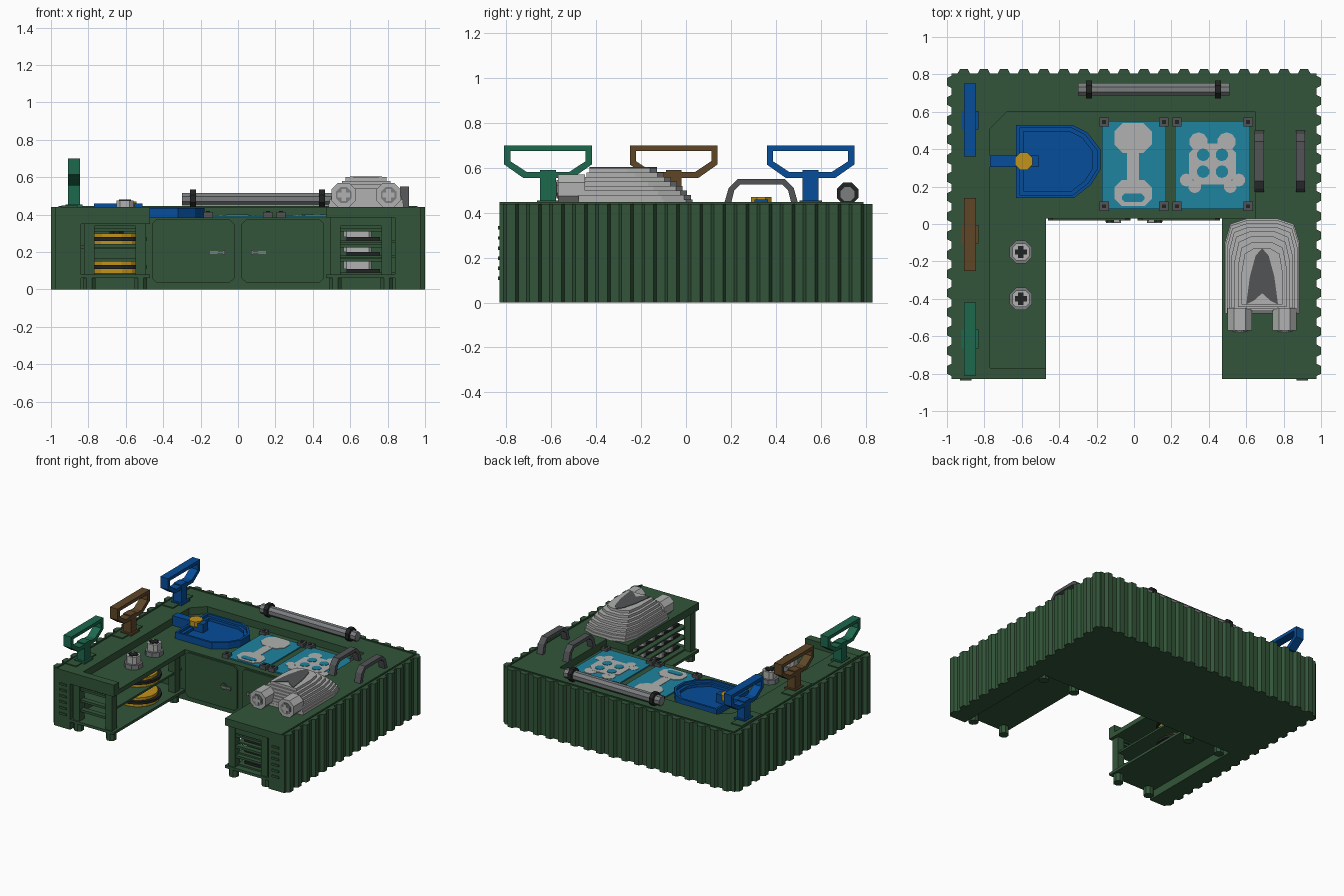
import bpy, bmesh, math

if "Cube" in bpy.data.objects:
    bpy.data.objects.remove(bpy.data.objects["Cube"], do_unlink=True)


def material(name, red, green, blue):
    mat = bpy.data.materials.new(name)
    mat.use_nodes = True
    linear = [(c / 255) ** 2.2 for c in (red, green, blue)] + [1]
    mat.diffuse_color = linear
    mat.node_tree.nodes["Principled BSDF"].inputs["Base Color"].default_value = linear
    return mat


BODY = material("army_green", 54, 86, 60)
JADE = material("jade_green", 34, 104, 78)
BROWN = material("brown", 94, 72, 44)
BLUE = material("blue", 14, 78, 152)
TEAL = material("teal", 36, 130, 158)
PALE = material("pale_grey", 174, 176, 174)
GREY = material("mid_grey", 122, 124, 126)
DARK = material("dark_grey", 82, 84, 86)
YELLOW = material("yellow", 192, 146, 32)
BLACK = material("black", 38, 40, 40)

AXES = {"X": lambda u, v, w: (w, u, v),
        "Y": lambda u, v, w: (u, w, v),
        "Z": lambda u, v, w: (u, v, w)}


def finish(name, mat, bm):
    bmesh.ops.recalc_face_normals(bm, faces=bm.faces)
    mesh = bpy.data.meshes.new(name)
    bm.to_mesh(mesh)
    bm.free()
    mesh.materials.append(mat)
    obj = bpy.data.objects.new(name, mesh)
    bpy.context.collection.objects.link(obj)
    return obj


def extrude(name, mat, outline, low, high, axis="Z", hole=None):
    """Prism from an outline, or a ring when a matching hole is given."""
    bm = bmesh.new()
    place = AXES[axis]

    def loop(points, w):
        return [bm.verts.new(place(u, v, w)) for u, v in points]

    def bridge(a, b):
        for i in range(len(a)):
            j = (i + 1) % len(a)
            bm.faces.new((a[i], a[j], b[j], b[i]))

    bottom, top = loop(outline, low), loop(outline, high)
    bridge(bottom, top)
    if hole:
        hole_bottom, hole_top = loop(hole, low), loop(hole, high)
        bridge(hole_bottom, hole_top)
        bridge(bottom, hole_bottom)
        bridge(top, hole_top)
    else:
        bm.faces.new(bottom)
        bm.faces.new(top)
    return finish(name, mat, bm)


def rect(u, v, width, height, cut=0.0):
    """Centred rectangle, with optional chamfered corners."""
    a, b = width / 2, height / 2
    if not cut:
        return [(u - a, v - b), (u + a, v - b), (u + a, v + b), (u - a, v + b)]
    return [(u - a + cut, v - b), (u + a - cut, v - b), (u + a, v - b + cut), (u + a, v + b - cut),
            (u + a - cut, v + b), (u - a + cut, v + b), (u - a, v + b - cut), (u - a, v - b + cut)]


def disc(u, v, radius, sides=16):
    return [(u + radius * math.cos(math.tau * (i + .5) / sides),
             v + radius * math.sin(math.tau * (i + .5) / sides)) for i in range(sides)]


def box(name, mat, x0, x1, y0, y1, z0, z1):
    return extrude(name, mat, rect((x0 + x1) / 2, (y0 + y1) / 2, abs(x1 - x0), y1 - y0), z0, z1)


W, FRONT, BACK, INNER, MID = .975, -.83, .805, .47, .03
TOP, REC, BOARD = .44, .385, .06

# Counter body: back block, raised rim and the two arms
box("back_block", BODY, -W, W, MID, BACK, 0, REC)
box("back_rim", BODY, -W, W, .6, BACK, REC, TOP)
box("left_rim", BODY, -W, -.77, FRONT, .6, REC, TOP)
box("right_rim", BODY, .65, W, MID, .6, REC, TOP)
box("front_rim", BODY, -.77, -INNER, FRONT, -.77, REC, TOP)
box("left_arm_top", BODY, -W, -INNER, FRONT, MID, .35, REC)
box("right_arm_top", BODY, INNER, W, FRONT, MID, REC, TOP)
extrude("rim_corner", BODY, [(-.77, .6), (-.77, .51), (-.68, .6)], REC, TOP)
box("back_lip", BODY, -.96, .96, .78, .79, TOP, .447)
for side, label in ((-1, "right"), (1, "left")):
    box(label + "_lip", BODY, side * .96, side * .95, FRONT, .79, TOP, .447)
    box(label + "_wall", BODY, side * W, side * .84, FRONT, MID, 0, TOP - .05)
    box(label + "_bottom_board", BODY, side * .84, side * INNER, FRONT, MID, BOARD, .08)
    # Open shelving: posts, feet, slats and side ladder
    for y in (-.79, -.03):
        for x in (.795, .52):
            extrude(label + "_post", BODY, rect(side * x, y, .055, .06), BOARD, REC)
            extrude(label + "_foot", BODY, disc(side * x, y, .036, 8), 0, BOARD)
    for z in (.15, .225, .31):
        box(label + "_front_slat", BODY, side * .79, side * .53, -.81, -.77, z, z + .018)
    box(label + "_front_header", BODY, side * .79, side * .53, -.815, -.77, .34, REC)
    for i in range(6):
        z = .1 + i * .045
        box(label + "_ladder_rung", BODY, side * .93, side * .87, FRONT - .008, FRONT, z, z + .015)

# Corrugated outer cladding
for i in range(18):
    x = -.91 + i * 1.82 / 17
    extrude("back_rib", BODY, [(x - .033, BACK), (x + .033, BACK), (x + .02, .83), (x - .02, .83)], 0, TOP)
for i in range(16):
    y = -.78 + i * 1.54 / 15
    for side in (-1, 1):
        extrude("side_rib", BODY, [(side * W, y - .033), (side * W, y + .033),
                                   (side, y + .02), (side, y - .02)], 0, TOP)

# Cabinet doors and pulls
for side in (-1, 1):
    extrude("cabinet_door", BODY, rect(side * .24, .205, .44, .34, .025), .018, MID, "Y")
    extrude("door_hinge", BODY, disc(side * .13, .2, .025, 8), .01, .02, "Y")
    box("door_pull", GREY, side * .15, side * .07, .005, .013, .19, .205)
    box("pull_stem", GREY, side * .08, side * .07, .005, .02, .185, .21)

# Weight plates on the left shelves
for z in (.085, .235):
    extrude("plate_base", YELLOW, disc(-.65, -.28, .15), z, z + .025)
    extrude("plate_band", BLACK, disc(-.65, -.28, .165), z + .025, z + .045)
    extrude("plate_top", YELLOW, disc(-.65, -.28, .14), z + .045, z + .065)
    extrude("plate_hub", BLACK, disc(-.65, -.28, .04, 8), z + .065, z + .075)
box("plate_shelf", BODY, -.84, -.5, -.78, MID, .22, .235)

# Stored weights on the right rack
for z in (.08, .17, .25):
    box("rack_shelf", BODY, .84, .54, -.78, MID, z, z + .012)
    box("rack_bar", BLACK, .58, .76, -.75, -.08, z + .012, z + .03)
    for i in range(5):
        extrude("stored_weight", PALE, rect(.64, -.64 + i * .11, .15, .055, .015), z + .03, z + .07)

# Three loop handles along the side
LOOP = [(-.195, .7), (.195, .7), (.195, .615), (.11, .555), (-.11, .555), (-.195, .615)]
HOLE = [(-.168, .675), (.168, .675), (.168, .63), (.095, .582), (-.095, .582), (-.168, .63)]
for label, mat, y in (("jade", JADE, -.615), ("brown", BROWN, -.055), ("blue", BLUE, .555)):
    extrude(label + "_loop", mat, [(y + u, v) for u, v in LOOP], -.91, -.845, "X",
            [(y + u, v) for u, v in HOLE])
    extrude(label + "_stem", mat, rect(-.877, y, .065, .07), TOP, .59)
    extrude(label + "_foot", mat, rect(-.877, y, .09, .1), TOP, .455)
    extrude(label + "_base", BODY, rect(-.9, y, .09, .24), TOP, .448)

# Sink with tap
SINK = [(-.63, .14), (-.32, .14), (-.23, .21), (-.18, .29), (-.18, .4), (-.25, .49), (-.33, .53), (-.63, .53)]


def shrink(scale):
    return [(-.41 + (x + .41) * scale, .335 + (y - .335) * scale) for x, y in SINK]


extrude("sink_floor", BLUE, shrink(.9), REC, .395)
extrude("sink_rim", BLUE, SINK, REC, .435, hole=shrink(.92))
extrude("sink_step", BLUE, shrink(.92), REC, .415, hole=shrink(.82))
box("tap_spout", BLUE, -.77, -.51, .305, .365, REC, .46)
extrude("tap_knob", YELLOW, disc(-.59, .335, .05, 8), .43, .47)

# Two grey knobs
for y in (-.4, -.15):
    extrude("knob_base", GREY, disc(-.605, y, .066, 8), REC, .42)
    extrude("knob_top", PALE, rect(-.605, y, .09, .09, .02), .42, .475)
    for width, depth in ((.065, .028), (.028, .065)):
        extrude("knob_socket", BLACK, rect(-.605, y, width, depth), .475, .481)

# Play mats with corner brackets
for x, width in ((0, .34), (.42, .4)):
    extrude("mat", TEAL, rect(x, .315, width, .47), REC, .394)
    for side in (-1, 1):
        for y in (.095, .545):
            extrude("mat_bracket", DARK, rect(x + side * (width / 2 - .01), y, .05, .05), REC, .415)
            extrude("bracket_bolt", BLACK, rect(x + side * (width / 2 - .01), y, .02, .02), .415, .419)
INK, OVER = .398, .401
extrude("bone_head", PALE, rect(-.005, .46, .2, .16, .045), .394, INK)
extrude("bone_shaft", PALE, rect(-.005, .3, .065, .24), .394, INK - .001)
extrude("bone_end", PALE, rect(-.005, .165, .2, .14, .04), .394, INK)
extrude("bone_window", TEAL, rect(-.005, .14, .12, .045, .015), INK, OVER)
extrude("emblem_core", PALE, rect(.42, .32, .25, .22, .05), .394, INK)
for side in (-1, 1):
    x = .42
    extrude("emblem_upper_lobe", PALE, disc(x + side * .075, .44, .05, 10), .394, INK - .001)
    extrude("emblem_lower_lobe", PALE, disc(x + side * .095, .2, .035, 10), .394, INK - .001)
    extrude("emblem_outer_lobe", PALE, disc(x + side * .14, .235, .035, 10), .394, INK - .002)
    for y in (.37, .28):
        extrude("emblem_hole", TEAL, disc(x + side * .05, y, .034, 10), INK, OVER)

# Grey arches and the long tube
ARCH = [(.17, TOP), (.19, .51), (.23, .55), (.44, .55), (.48, .51), (.5, TOP),
        (.47, TOP), (.455, .5), (.43, .525), (.24, .525), (.215, .5), (.2, TOP)]
for x in (.67, .89):
    extrude("arch_handle", DARK, ARCH, x - .025, x + .025, "X")
extrude("long_tube", GREY, disc(.72, .483, .036, 8), -.3, .51, "X")
for x in (-.24, .45):
    extrude("tube_ring", BLACK, disc(.72, .486, .052, 8), x - .016, x + .016, "X")

# Armoured pack in stepped layers, with twin thrusters
LAYERS = 8
for i in range(LAYERS):
    t = i / (LAYERS - 1)
    half = .2 - .09 * t ** 1.6
    rear, nose = -.48 + .05 * t * t, .03 - .16 * t ** 1.5
    z = TOP + .02 * i
    c = .685
    extrude("pack_layer", PALE, [(c - half, rear), (c + half, rear), (c + half, nose - .13),
                                 (c + half * .85, nose - .03), (c + half * .4, nose),
                                 (c - half * .4, nose), (c - half * .85, nose - .03),
                                 (c - half, nose - .13)], z, z + .02)
extrude("pack_inlay", DARK, [(.6, -.43), (.64, -.41), (.685, -.37), (.73, -.41), (.77, -.43), (.75, -.28),
                             (.72, -.17), (.685, -.13), (.65, -.17), (.62, -.28)], .6, .604)
for x in (.565, .805):
    extrude("thruster", PALE, rect(x, .505, .13, .13, .035), -.57, -.45, "Y")
    extrude("thruster_ring", GREY, disc(x, .505, .045, 8), -.576, -.57, "Y")
    for width, height in ((.065, .025), (.025, .065)):
        extrude("thruster_cross", PALE, rect(x, .505, width, height), -.58, -.575, "Y")
